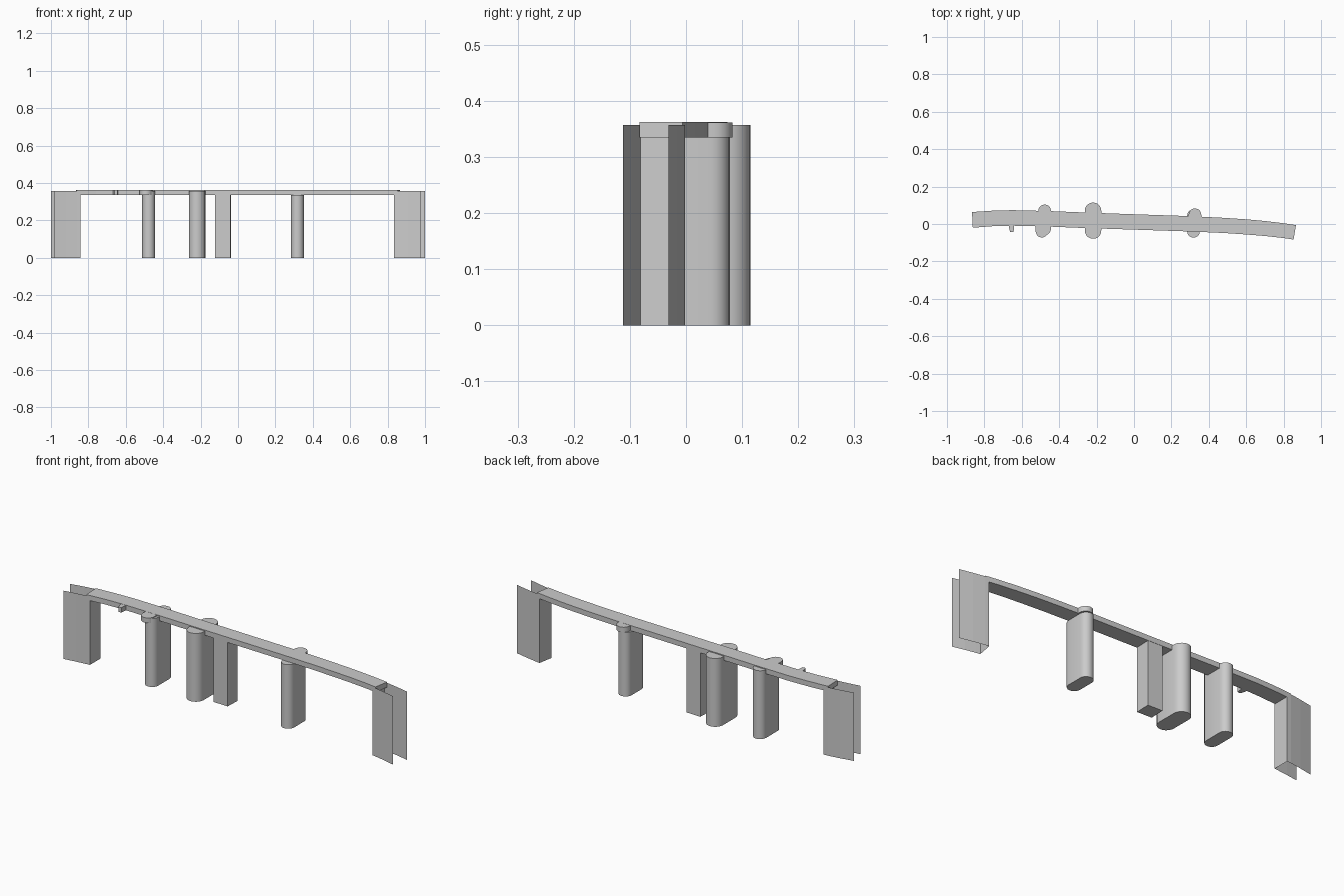
import bpy, bmesh, math

if "Cube" in bpy.data.objects:
    bpy.data.objects.remove(bpy.data.objects["Cube"])

DECK_LOW, DECK_TOP, PIER_TOP = 0.335, 0.362, 0.357

# deck edges in plan: back edge and front edge, (x, y)
BACK = [(-0.866, 0.064), (-0.76, 0.071), (-0.65, 0.074), (-0.45, 0.069), (-0.25, 0.061), (0.0, 0.052),
        (0.3, 0.042), (0.48, 0.033), (0.6, 0.025), (0.7, 0.016), (0.8, 0.004), (0.866, -0.006)]
FRONT = [(-0.862, -0.020), (-0.76, -0.012), (-0.65, -0.009), (-0.45, -0.014), (-0.25, -0.022), (0.0, -0.030),
         (0.3, -0.040), (0.48, -0.048), (0.6, -0.056), (0.7, -0.064), (0.8, -0.075), (0.853, -0.083)]


def make_object(name, bm, smooth=False):
    mesh = bpy.data.meshes.new(name)
    bm.to_mesh(mesh)
    bm.free()
    obj = bpy.data.objects.new(name, mesh)
    bpy.context.collection.objects.link(obj)
    if smooth:
        bpy.context.view_layer.objects.active = obj
        obj.select_set(True)
        bpy.ops.object.shade_smooth_by_angle(angle=math.radians(35))
        obj.select_set(False)
    return obj


def prism(name, outline, z0, z1, smooth=False):
    """Solid with a counter-clockwise plan outline."""
    bm = bmesh.new()
    face = bm.faces.new([bm.verts.new((x, y, z0)) for x, y in outline])
    ext = bmesh.ops.extrude_face_region(bm, geom=[face])
    for v in ext["geom"]:
        if isinstance(v, bmesh.types.BMVert):
            v.co.z = z1
    bmesh.ops.recalc_face_normals(bm, faces=bm.faces)
    return make_object(name, bm, smooth)


def sheet(name, path, z0, z1):
    """Thin upright wall following a plan path."""
    bm = bmesh.new()
    low = [bm.verts.new((x, y, z0)) for x, y in path]
    top = [bm.verts.new((x, y, z1)) for x, y in path]
    for i in range(len(path) - 1):
        bm.faces.new((low[i], low[i + 1], top[i + 1], top[i]))
    return make_object(name, bm)


def capsule(x, y0, y1, r, steps=10):
    """Rounded-end outline running along y."""
    pts = []
    for cy, start in ((y1 - r, 0), (y0 + r, math.pi)):
        for i in range(steps + 1):
            a = start + math.pi * i / steps
            pts.append((x + r * math.cos(a), cy + r * math.sin(a)))
    return pts


# deck in three spans, split at the piers
for name, a, b in (("left_deck_span", 0, 3), ("middle_deck_span", 3, 6), ("right_deck_span", 6, 11)):
    prism(name, FRONT[a:b + 1] + BACK[a:b + 1][::-1], DECK_LOW, DECK_TOP)

# round-ended river piers
for name, x, y0, y1, r, top in (("left_pier", -0.478, -0.06, 0.104, 0.034, PIER_TOP),
                                ("main_pier", -0.219, -0.079, 0.115, 0.044, PIER_TOP),
                                ("right_pier", 0.318, -0.073, 0.078, 0.034, DECK_LOW)):
    top = top if top == PIER_TOP else top - 0.0005
    prism(name, capsule(x, y0, y1, r), 0, top, True)

# square pier under the deck
prism("square_pier", [(-0.124, -0.024), (-0.041, -0.027), (-0.038, 0.052), (-0.121, 0.055)], 0, DECK_LOW + 0.01)

# round lookout bays at deck level
prism("front_lookout_bay", capsule(-0.492, -0.072, 0.03, 0.034), DECK_LOW, DECK_TOP - 0.0005, True)
prism("back_lookout_bay", capsule(0.326, -0.02, 0.083, 0.034), DECK_LOW, DECK_TOP - 0.0005, True)

# small bracket on the front edge
prism("side_bracket", [(-0.668, -0.005), (-0.668, -0.022), (-0.661, -0.044), (-0.644, -0.044), (-0.640, -0.005)],
      DECK_LOW, DECK_TOP - 0.0005)

# abutments: two wing walls joined by an end wall
sheet("left_abutment", [(-1.0, 0.043), (-0.93, 0.056), (-0.866, 0.0655), (-0.842, 0.067), (-0.842, -0.0195),
                        (-0.862, -0.0215), (-0.92, -0.028), (-0.983, -0.037)], 0, PIER_TOP)
sheet("right_abutment", [(0.975, -0.112), (0.91, -0.096), (0.853, -0.0845), (0.834, -0.081), (0.848, -0.002),
                         (0.866, -0.0045), (0.93, -0.016), (1.0, -0.031)], 0, PIER_TOP)
